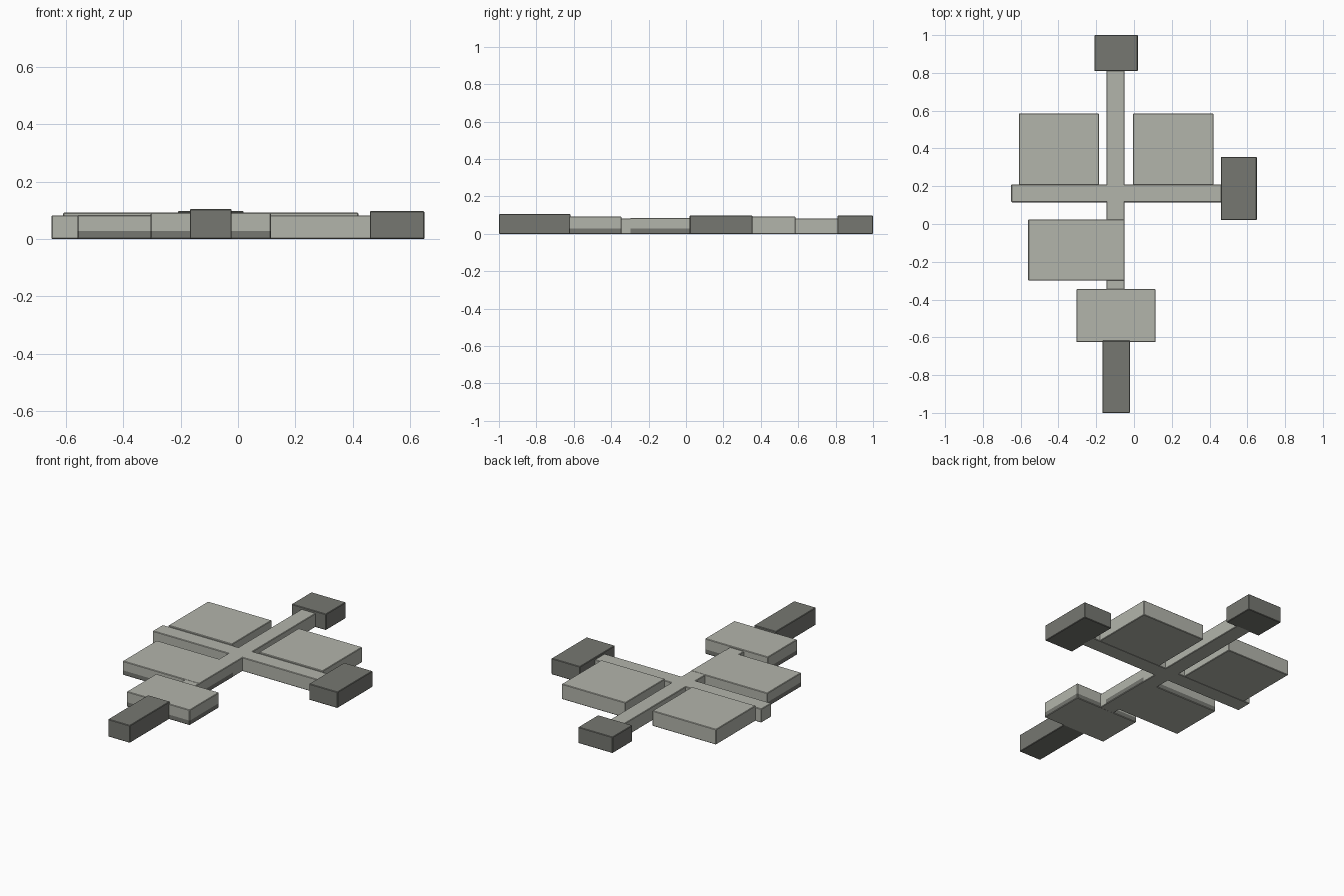
import bpy
import bmesh

if "Cube" in bpy.data.objects:
    bpy.data.objects.remove(bpy.data.objects["Cube"], do_unlink=True)


def material(name, colour):
    mat = bpy.data.materials.new(name)
    mat.use_nodes = True
    mat.diffuse_color = colour
    mat.node_tree.nodes["Principled BSDF"].inputs["Base Color"].default_value = colour
    return mat


LIGHT = material("light grey", (0.45, 0.46, 0.41, 1))
DARK = material("dark grey", (0.18, 0.185, 0.165, 1))


def block(name, xs, ys, top, mat, skirt=0):
    """Box standing on the floor, with an optional dark band round its foot."""
    bm = bmesh.new()
    bmesh.ops.create_cube(bm, size=1)
    for v in bm.verts:
        v.co = (xs[v.co.x > 0], ys[v.co.y > 0], top * (v.co.z > 0))
    if skirt:
        bmesh.ops.bisect_plane(bm, geom=bm.verts[:] + bm.edges[:] + bm.faces[:],
                               plane_co=(0, 0, skirt), plane_no=(0, 0, 1))
        bm.normal_update()
        for f in bm.faces:
            side = abs(f.normal.z) < 0.5
            f.material_index = int(side and f.calc_center_median().z < skirt)
    mesh = bpy.data.meshes.new(name)
    bm.to_mesh(mesh)
    bm.free()
    mesh.materials.append(mat)
    if skirt:
        mesh.materials.append(DARK)
    obj = bpy.data.objects.new(name, mesh)
    bpy.context.collection.objects.link(obj)
    bevel = obj.modifiers.new("soft edges", "BEVEL")
    bevel.width = 0.003
    bevel.segments = 1
    bevel.limit_method = "ANGLE"
    return obj


# Crossing passages
PASSAGE = 0.083
block("long_passage", (-0.145, -0.05), (-0.35, 0.82), PASSAGE, LIGHT)
block("cross_passage", (-0.65, 0.47), (0.115, 0.21), PASSAGE, LIGHT)

# Rooms
ROOM = 0.092
block("back_right_room", (-0.61, -0.185), (0.207, 0.585), ROOM, LIGHT)
block("back_left_room", (-0.005, 0.42), (0.207, 0.585), ROOM, LIGHT)
block("side_room", (-0.56, -0.049), (-0.30, 0.025), PASSAGE + 0.001, LIGHT, 0.028)
block("front_room", (-0.305, 0.115), (-0.625, -0.345), ROOM, LIGHT, 0.028)

# Dark end blocks
block("front_end_block", (-0.168, -0.022), (-1.0, -0.618), 0.105, DARK)
block("back_end_block", (-0.21, 0.02), (0.81, 1.0), 0.097, DARK)
block("left_end_block", (0.46, 0.65), (0.02, 0.355), 0.097, DARK)
